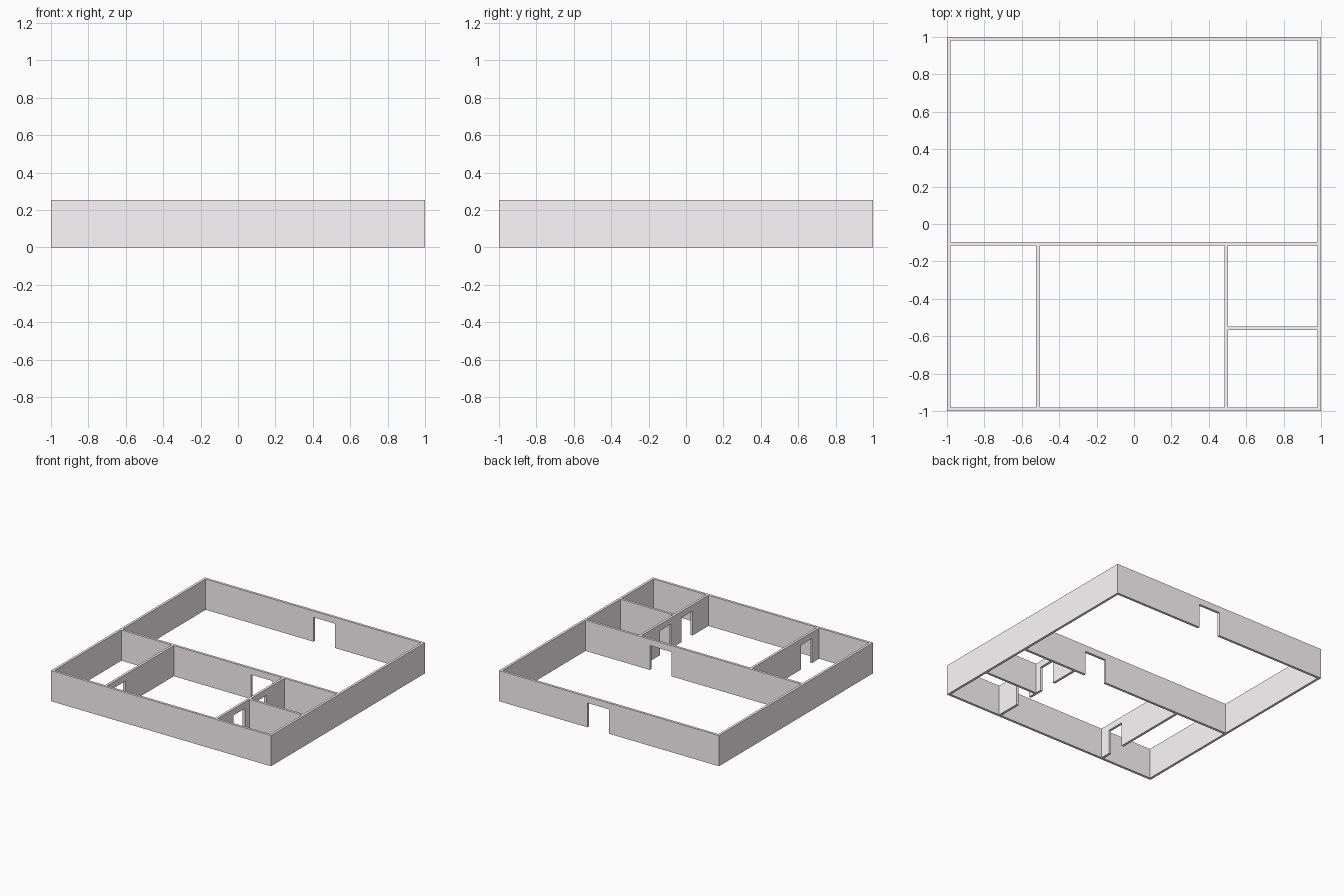
import bpy, bmesh

if "Cube" in bpy.data.objects:
    bpy.data.objects.remove(bpy.data.objects["Cube"])

H = 0.252       # wall height
DOOR_H = 0.2    # doorway height
T = 0.02        # wall thickness
IN = 1 - T      # inner face of the outer walls

# Pale pinkish plaster
plaster = bpy.data.materials.new("plaster")
plaster.diffuse_color = (1.0, 0.95, 0.965, 1)
plaster.use_nodes = True
plaster.node_tree.nodes["Principled BSDF"].inputs["Base Color"].default_value = plaster.diffuse_color


def wall(name, axis, start, end, low, doors=()):
    """Wall running along axis from start to end, its thickness starting at low.
    Its elevation, notched at each doorway, is extruded through the thickness."""
    profile = [(start, 0)]
    for a, b in doors:
        profile += [(a, 0), (a, DOOR_H), (b, DOOR_H), (b, 0)]
    profile += [(end, 0), (end, H), (start, H)]

    def place(u, v, z):
        return (u, v, z) if axis == 'x' else (v, u, z)

    bm = bmesh.new()
    face = bm.faces.new([bm.verts.new(place(u, low, z)) for u, z in profile])
    ext = bmesh.ops.extrude_face_region(bm, geom=[face], use_keep_orig=True)
    verts = [g for g in ext['geom'] if isinstance(g, bmesh.types.BMVert)]
    bmesh.ops.translate(bm, verts=verts, vec=place(0, T, 0))
    bmesh.ops.recalc_face_normals(bm, faces=bm.faces)
    mesh = bpy.data.meshes.new(name)
    bm.to_mesh(mesh)
    bm.free()
    mesh.materials.append(plaster)
    obj = bpy.data.objects.new(name, mesh)
    bpy.context.collection.objects.link(obj)
    return obj


# Outer shell
wall("front_wall", 'x', -1, 1, -1)
wall("back_wall", 'x', -1, 1, IN, [(0.0, 0.195)])
wall("left_wall", 'y', -IN, IN, -1)
wall("right_wall", 'y', -IN, IN, IN)

# Wall between the big hall and the front rooms
MID = -0.115
wall("hall_partition", 'x', -IN, IN, MID, [(0.2, 0.395)])

# Partitions between the front rooms
RIGHT = 0.483
wall("left_room_partition", 'y', -IN, MID, -0.523, [(-0.89, -0.745)])
wall("right_rooms_partition", 'y', -IN, MID, RIGHT,
     [(-0.775, -0.63), (-0.495, -0.35)])
wall("small_rooms_divider", 'x', RIGHT + T, IN, -0.568)
